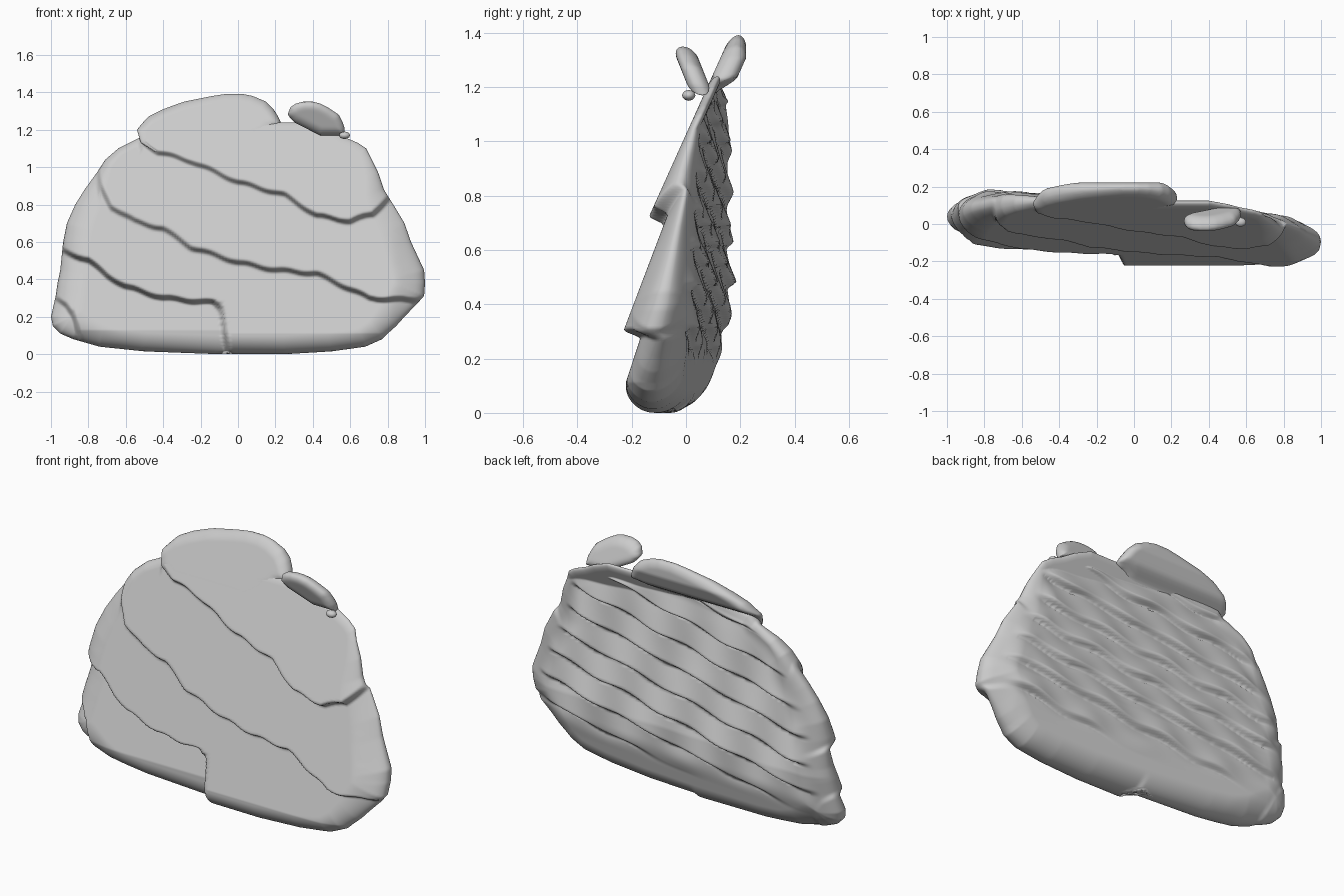
import bpy, bmesh, math

if "Cube" in bpy.data.objects:
    bpy.data.objects.remove(bpy.data.objects["Cube"])

grey = bpy.data.materials.new("stone_grey")
grey.use_nodes = True
TONE = (0.6, 0.6, 0.6, 1)
grey.diffuse_color = TONE
grey.node_tree.nodes["Principled BSDF"].inputs["Base Color"].default_value = TONE


def smooth(a, b, t):
    t = min(max((t - a) / (b - a), 0), 1)
    return t * t * (3 - 2 * t)


def interp(pts, t):
    if t <= pts[0][0]:
        return pts[0][1]
    for (a, va), (b, vb) in zip(pts, pts[1:]):
        if t <= b:
            return va + (vb - va) * (t - a) / (b - a)
    return pts[-1][1]


def ease(v):
    # Packs grid lines toward both ends, where the rim is rounded
    return v - 0.6 * math.sin(2 * math.pi * v) / (2 * math.pi)


def edge_distance(x, z, loop):
    best = 9
    for (ax, az), (bx, bz) in zip(loop, loop[1:] + loop[:1]):
        dx, dz = bx - ax, bz - az
        t = ((x - ax) * dx + (z - az) * dz) / (dx * dx + dz * dz + 1e-12)
        t = min(max(t, 0), 1)
        best = min(best, (x - ax - t * dx) ** 2 + (z - az - t * dz) ** 2)
    return math.sqrt(best)


def slab(name, rows, front, back, rim, nx, nz):
    """Slab with a front and a back relief, rounded together along its outline.
    rows holds (height, left edge, right edge)."""
    lefts = [(z, l) for z, l, r in rows]
    rights = [(z, r) for z, l, r in rows]
    loop = [(l, z) for z, l in lefts] + [(r, z) for z, r in reversed(rights)]
    low, high = rows[0][0], rows[-1][0]
    bm = bmesh.new()
    sheets = ([], [])
    for j in range(nz + 1):
        z = low + (high - low) * ease(j / nz)
        xl, xr = interp(lefts, z), interp(rights, z)
        for i in range(nx + 1):
            x = xl + (xr - xl) * ease(i / nx)
            d = edge_distance(x, z, loop)
            k = 1 - min(d / rim(x, z), 1)
            k = math.sqrt(max(1 - k * k, 0))
            yf = front(x, z)
            yb = max(back(x, z, d), yf + 0.04)
            mid = (yf + yb) / 2
            for sheet, y in zip(sheets, (yf, yb)):
                sheet.append(bm.verts.new((x, mid + (y - mid) * k, z)))
    w = nx + 1
    for sheet, flip in zip(sheets, (False, True)):
        for j in range(nz):
            for i in range(nx):
                a = j * w + i
                quad = [sheet[a], sheet[a + 1], sheet[a + w + 1], sheet[a + w]]
                bm.faces.new(quad[::-1] if flip else quad)
    bmesh.ops.remove_doubles(bm, verts=bm.verts, dist=0.0004)
    finish(name, bm)


def finish(name, bm):
    mesh = bpy.data.meshes.new(name)
    bm.to_mesh(mesh)
    bm.free()
    mesh.materials.append(grey)
    obj = bpy.data.objects.new(name, mesh)
    bpy.context.collection.objects.link(obj)
    for p in mesh.polygons:
        p.use_smooth = True
    return obj


# Lower edges of the overlapping front layers, as height along x
corner_edge = [(-0.97, 0.29), (-0.92, 0.26), (-0.88, 0.21), (-0.85, 0.1), (-0.8, -0.2)]
low_edge = [(-0.93, 0.55), (-0.8, 0.5), (-0.7, 0.42), (-0.6, 0.36), (-0.4, 0.3),
            (-0.25, 0.285), (-0.13, 0.275), (-0.09, 0.24), (-0.02, -0.2)]
mid_edge = [(-0.78, 1.3), (-0.74, 0.9), (-0.68, 0.79), (-0.55, 0.71), (-0.4, 0.67),
            (-0.25, 0.57), (0, 0.49), (0.2, 0.45), (0.42, 0.43), (0.7, 0.3), (0.85, 0.29)]
top_edge = [(-0.56, 1.5), (-0.52, 1.14), (-0.43, 1.08), (-0.25, 1.03), (0, 0.92),
            (0.25, 0.85), (0.42, 0.74), (0.6, 0.71), (0.72, 0.75), (0.82, 0.85)]


def top_plane(z):
    return -0.12 + 0.45 * (z - 0.76)


def front_layers(x, z):
    y = max(-0.02 + 0.35 * (z - 0.3), -0.09)
    layers = [
        (corner_edge, max(-0.075 + 0.35 * (z - 0.3), -0.135)),
        (low_edge, max(-0.16 + 0.33 * (z - 0.3), -0.222)),
        (mid_edge, -0.22 + 0.38 * (z - 0.33)),
        (top_edge, top_plane(z)),
    ]
    for edge, plane in layers:
        slope = (interp(edge, x + 0.01) - interp(edge, x - 0.01)) / 0.02
        h = z - interp(edge, x) - 0.006 * math.sin(31 * x)
        y += (plane - y) * smooth(-0.018, 0.018, h / math.hypot(1, slope))
    return y


def back_ridges(x, z, d):
    # Slanting shingle ridges, fading into a smooth rim
    upper = smooth(0.8, 1.1, z)
    y = 0.095 - 0.08 * x - 0.2 * max(0.4 - z, 0) + 0.012 * upper
    s = (z - 0.18 * x + 0.008 * math.sin(15 * x)) / 0.15
    t = s - math.floor(s)
    saw = (1 - t) * smooth(0, 0.2, t) * 1.3
    fade = smooth(0.05 - 0.03 * upper, 0.19 - 0.09 * upper, d) * smooth(0.15, 0.3, z)
    return y + 0.035 * (saw - 0.4) * fade * (1 + 0.35 * math.sin(17 * x + 2 * math.floor(s)))


def body_rim(x, z):
    # Broad rounding at the low sides, broadest at the right tip, thin edge at the top
    wide = 0.1 + 0.07 * smooth(0.6, 0.9, abs(x)) + 0.08 * smooth(0.8, 0.95, x)
    return wide + (0.04 - wide) * smooth(0.75, 1.1, z)


body = [(0, -0.1, 0.25), (0.015, -0.5, 0.5), (0.04, -0.74, 0.68), (0.08, -0.88, 0.77),
        (0.11, -0.95, 0.8), (0.15, -0.99, 0.845), (0.2, -1, 0.89), (0.31, -0.975, 0.995),
        (0.38, -0.965, 1), (0.45, -0.95, 0.995), (0.6, -0.935, 0.925), (0.7, -0.915, 0.89),
        (0.8, -0.87, 0.83), (0.88, -0.82, 0.78), (0.97, -0.755, 0.75), (1.04, -0.71, 0.715),
        (1.1, -0.64, 0.685), (1.13, -0.58, 0.64), (1.16, -0.52, 0.57), (1.2, -0.48, 0.5),
        (1.24, -0.2, 0.4)]
slab("layered_body", body, front_layers, back_ridges, body_rim, 200, 200)

# Cap leaning backward, continuing the top front layer
cap = [(1.08, -0.44, 0.02), (1.13, -0.52, 0.1), (1.2, -0.54, 0.16), (1.225, -0.52, 0.235),
       (1.27, -0.48, 0.215), (1.31, -0.4, 0.19), (1.35, -0.29, 0.15), (1.38, -0.14, 0.08),
       (1.392, -0.06, 0.02)]
slab("leaning_cap", cap,
     lambda x, z: top_plane(z),
     lambda x, z, d: min(top_plane(z) + 0.03 + 0.065 * smooth(1.16, 1.24, z), 0.222),
     lambda x, z: 0.045, 80, 40)

# Small knob leaning forward
knob = [(1.17, 0.44, 0.57), (1.21, 0.36, 0.57), (1.24, 0.3, 0.56), (1.28, 0.265, 0.54),
        (1.32, 0.28, 0.48), (1.34, 0.31, 0.44), (1.35, 0.35, 0.4)]
slab("leaning_knob", knob,
     lambda x, z: 0.4 * (1.32 - z) - 0.04,
     lambda x, z, d: 0.4 * (1.32 - z) + 0.04,
     lambda x, z: 0.045, 30, 24)

# Crumb beside the knob
bm = bmesh.new()
bmesh.ops.create_icosphere(bm, subdivisions=2, radius=0.025)
crumb = finish("crumb", bm)
crumb.location = (0.57, 0.01, 1.17)
crumb.scale = (1.2, 1, 0.8)
